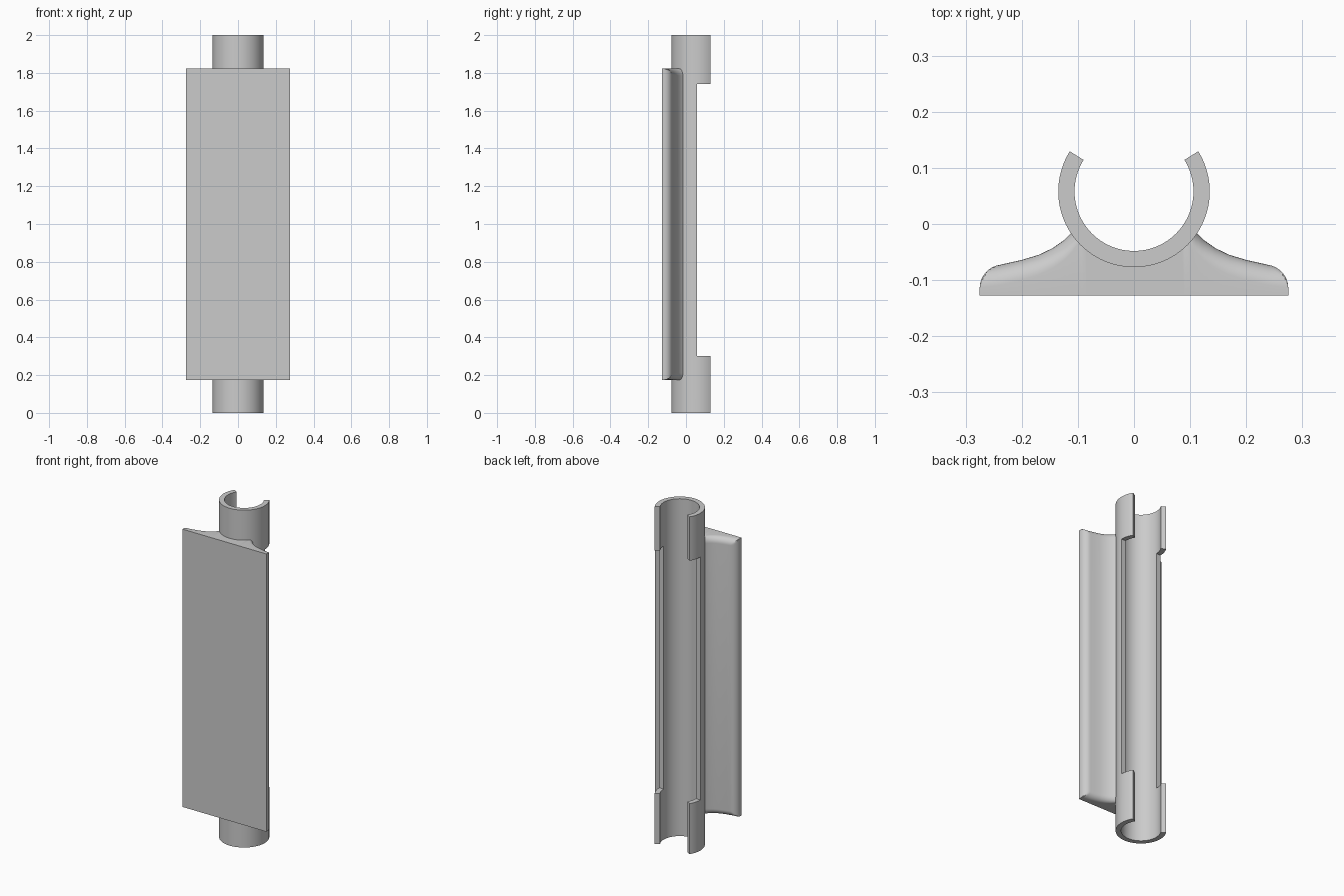
import bpy, bmesh, math

if "Cube" in bpy.data.objects:
    bpy.data.objects.remove(bpy.data.objects["Cube"])

grey = bpy.data.materials.new("plain grey")
grey.diffuse_color = (0.6, 0.6, 0.6, 1)
grey.use_nodes = True
grey.node_tree.nodes["Principled BSDF"].inputs["Base Color"].default_value = grey.diffuse_color

CY, R_OUT, R_IN = 0.058, 0.135, 0.106    # tube centre and radii
FRONT, HALF_W = -0.127, 0.275            # plate front face and half width
Z0, Z1, ROUND = 0.175, 1.822, 0.036      # plate ends and edge rounding


def finish(name, bm):
    bmesh.ops.remove_doubles(bm, verts=bm.verts, dist=1e-5)
    bmesh.ops.recalc_face_normals(bm, faces=bm.faces)
    mesh = bpy.data.meshes.new(name)
    bm.to_mesh(mesh)
    bm.free()
    mesh.materials.append(grey)
    ob = bpy.data.objects.new(name, mesh)
    bpy.context.collection.objects.link(ob)
    bpy.ops.object.select_all(action='DESELECT')
    ob.select_set(True)
    bpy.context.view_layer.objects.active = ob
    bpy.ops.object.shade_smooth_by_angle(angle=math.radians(30))
    return ob


def solid_cells(name, nu, nv, filled, front, back):
    """Thick sheet made of grid cells, walled wherever a neighbour is missing."""
    bm = bmesh.new()
    grids = [[[bm.verts.new(f(i, j)) for j in range(nv + 1)]
              for i in range(nu + 1)] for f in (front, back)]

    def has(i, j):
        return 0 <= i < nu and 0 <= j < nv and filled(i, j)

    for i in range(nu):
        for j in range(nv):
            if not has(i, j):
                continue
            c = [(i, j), (i + 1, j), (i + 1, j + 1), (i, j + 1)]
            for g in grids:
                bm.faces.new([g[a][b] for a, b in c])
            sides = [(i, j - 1), (i + 1, j), (i, j + 1), (i - 1, j)]
            for k, n in enumerate(sides):
                if not has(*n):
                    (a, b), (p, q) = c[k], c[(k + 1) % 4]
                    bm.faces.new([grids[0][a][b], grids[0][p][q],
                                  grids[1][p][q], grids[1][a][b]])
    bmesh.ops.delete(bm, geom=[v for v in bm.verts if not v.link_faces], context='VERTS')
    return finish(name, bm)


# Open tube: half shell along the whole length, with clip arms at both ends
angles = [-212 + 32 * i / 8 for i in range(8)]
angles += [-180 + 180 * i / 48 for i in range(48)]
angles += [32 * i / 8 for i in range(9)]
heights = [0, 0.30, 1.74, 2.0]


def on_tube(radius):
    def point(i, j):
        a = math.radians(angles[i])
        return (radius * math.cos(a), CY + radius * math.sin(a), heights[j])
    return point


solid_cells("clip_tube", len(angles) - 1, 3,
            lambda i, j: j != 1 or 8 <= i < 56, on_tube(R_OUT), on_tube(R_IN))

# Back profile of the mounting plate, rising to the tube
profile = [(0.06, 0.09), (0.08, 0.04), (0.095, 0.008), (0.111, -0.015), (0.125, -0.029),
           (0.145, -0.043), (0.17, -0.055), (0.20, -0.064), (0.24, -0.073), (0.28, -0.078)]


def profile_y(x):
    for (xa, ya), (xb, yb) in zip(profile, profile[1:]):
        if xa <= x <= xb:
            return ya + (yb - ya) * (x - xa) / (xb - xa)
    return profile[0][1]


def drop(d):
    """Quarter-round fall-off at distance d from an edge."""
    t = max(0.0, 1 - d / ROUND)
    return ROUND * (1 - math.sqrt(max(0.0, 1 - t * t)))


arc = [ROUND * (1 - math.cos(math.pi / 2 * k / 8)) for k in range(9)]
half = [0.01 * k for k in range(6)] + [0.055 + 0.005 * k for k in range(15)]
half += [0.135, 0.145, 0.157, 0.17, 0.185, 0.20, 0.22] + [HALF_W - d for d in reversed(arc)]
xs = [-x for x in reversed(half[1:])] + half
zs = [Z0 + d for d in arc] + [Z1 - d for d in reversed(arc)]


def plate_back(i, j):
    x, z = abs(xs[i]), zs[j]
    y = profile_y(x) - max(drop(HALF_W - x), drop(min(z - Z0, Z1 - z)))
    r = 0.125                                # stays buried in the tube wall
    if x < r:
        y = min(y, CY - math.sqrt(r * r - x * x))
    return (xs[i], y, z)


solid_cells("mounting_plate", len(xs) - 1, len(zs) - 1, lambda i, j: True,
            lambda i, j: (xs[i], FRONT, zs[j]), plate_back)
